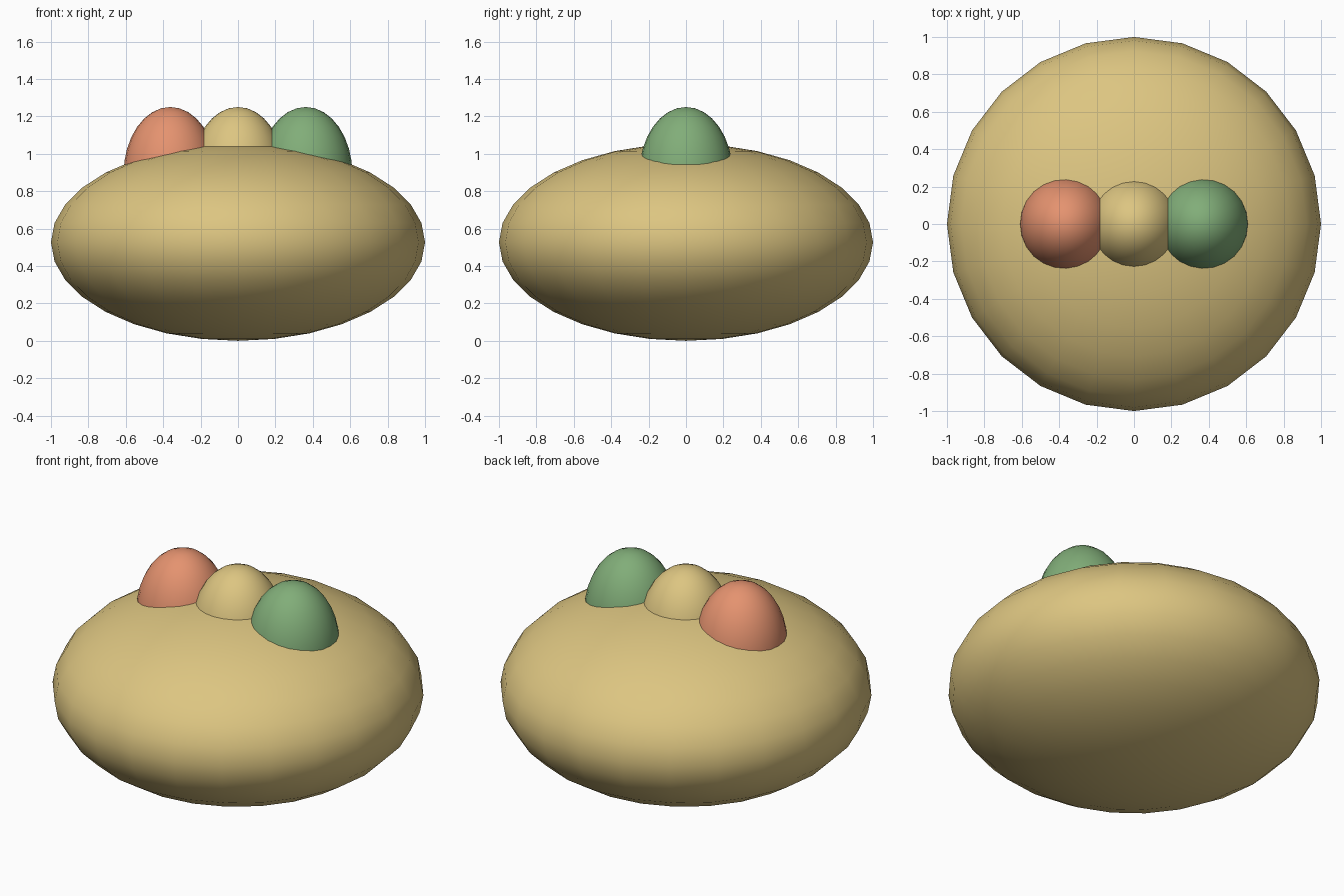
import bpy

if "Cube" in bpy.data.objects:
    bpy.data.objects.remove(bpy.data.objects["Cube"])


def material(name, rgb):
    mat = bpy.data.materials.new(name)
    mat.diffuse_color = (*rgb, 1.0)
    mat.use_nodes = True
    mat.node_tree.nodes["Principled BSDF"].inputs["Base Color"].default_value = mat.diffuse_color
    return mat


def ellipsoid(name, location, radii, mat):
    bpy.ops.mesh.primitive_uv_sphere_add(segments=24, ring_count=16, radius=1, location=location)
    obj = bpy.context.object
    obj.name = name
    obj.scale = radii
    bpy.ops.object.transform_apply(location=False, rotation=False, scale=True)
    bpy.ops.object.shade_smooth()
    obj.data.materials.append(mat)
    return obj


tan = material("tan", (0.72, 0.56, 0.22))
coral = material("coral", (0.78, 0.29, 0.16))
green = material("green", (0.22, 0.42, 0.19))

# Flattened round body
ellipsoid("body", (0, 0, 0.527), (1, 1, 0.527), tan)

# Row of three egg-shaped toppings sunk into the top
for name, x, mat in (("left_topping", -0.362, coral),
                     ("middle_topping", 0, tan),
                     ("right_topping", 0.362, green)):
    ellipsoid(name, (x, 0, 0.89), (0.25, 0.25, 0.36), mat)
